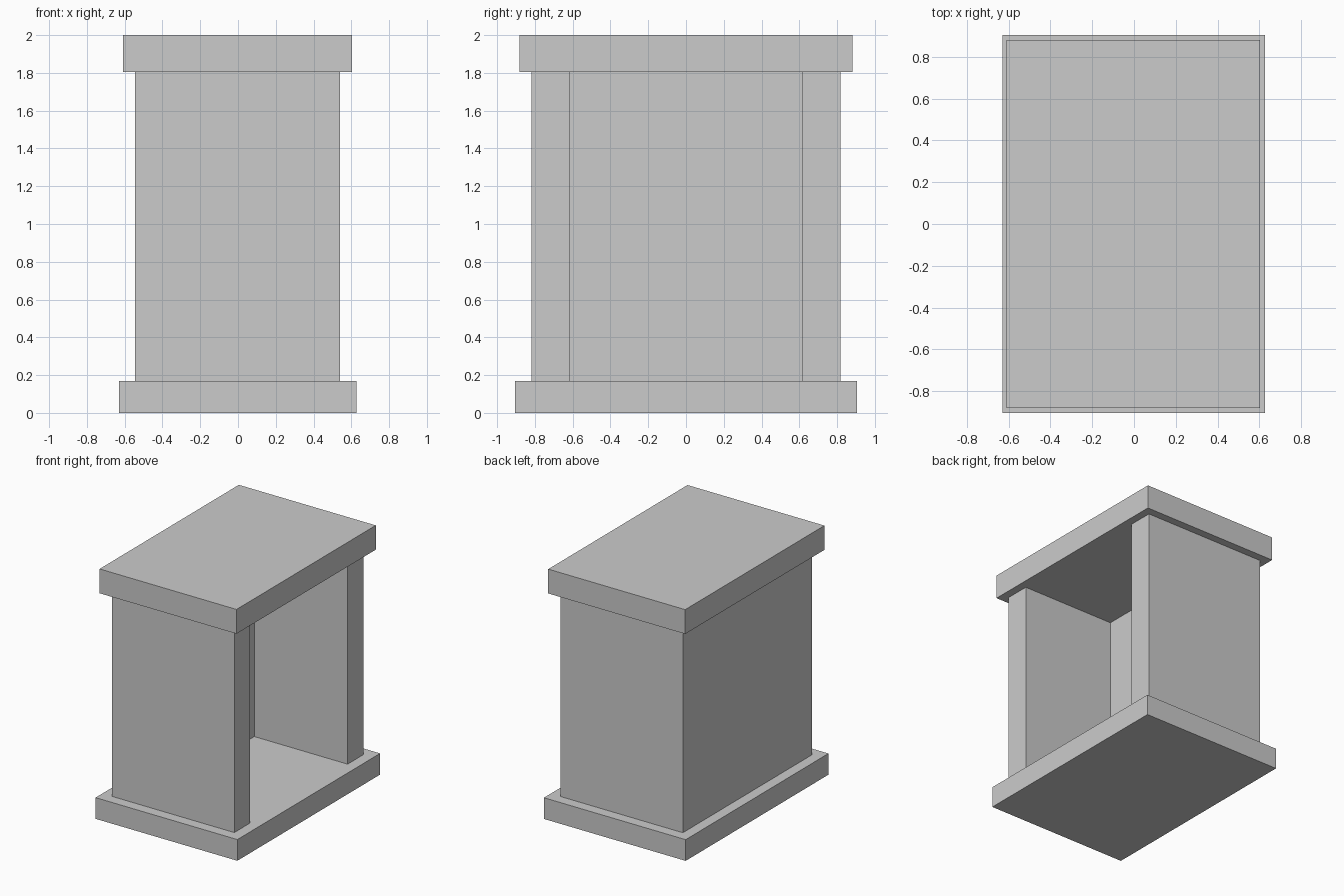
import bpy
import bmesh

# Remove the default object
cube = bpy.data.objects.get("Cube")
if cube:
    bpy.data.objects.remove(cube, do_unlink=True)

# Single flat colour
grey = bpy.data.materials.new("plain_grey")
grey.use_nodes = True
colour = (0.6, 0.6, 0.6, 1)
grey.diffuse_color = colour
grey.node_tree.nodes["Principled BSDF"].inputs["Base Color"].default_value = colour


def prism(name, outline, bottom, top):
    """Extrude a flat xy outline upward from bottom to top."""
    bm = bmesh.new()
    base = bm.faces.new([bm.verts.new((x, y, bottom)) for x, y in outline])
    result = bmesh.ops.extrude_face_region(bm, geom=[base], use_keep_orig=True)
    verts = [v for v in result["geom"] if isinstance(v, bmesh.types.BMVert)]
    bmesh.ops.translate(bm, verts=verts, vec=(0, 0, top - bottom))
    bmesh.ops.recalc_face_normals(bm, faces=bm.faces)
    mesh = bpy.data.meshes.new(name)
    bm.to_mesh(mesh)
    bm.free()
    mesh.materials.append(grey)
    obj = bpy.data.objects.new(name, mesh)
    bpy.context.collection.objects.link(obj)
    return obj


def rectangle(x0, x1, y):
    return [(x0, -y), (x1, -y), (x1, y), (x0, y)]


# Base slab and top slab
prism("base_slab", rectangle(-0.63, 0.627, 0.904), 0, 0.17)
prism("top_slab", rectangle(-0.61, 0.604, 0.882), 1.805, 2)

# Three-sided wall, open toward +x, with a thick panel on the -x side
outer_x, inner_x, open_x = -0.545, -0.287, 0.54
outer_y, inner_y = 0.818, 0.617
half = [(open_x, inner_y), (open_x, outer_y), (outer_x, outer_y)]
walls = half + [(x, -y) for x, y in reversed(half)]
walls += [(inner_x, -inner_y), (inner_x, inner_y)]
prism("three_sided_wall", walls, 0.17, 1.805)
